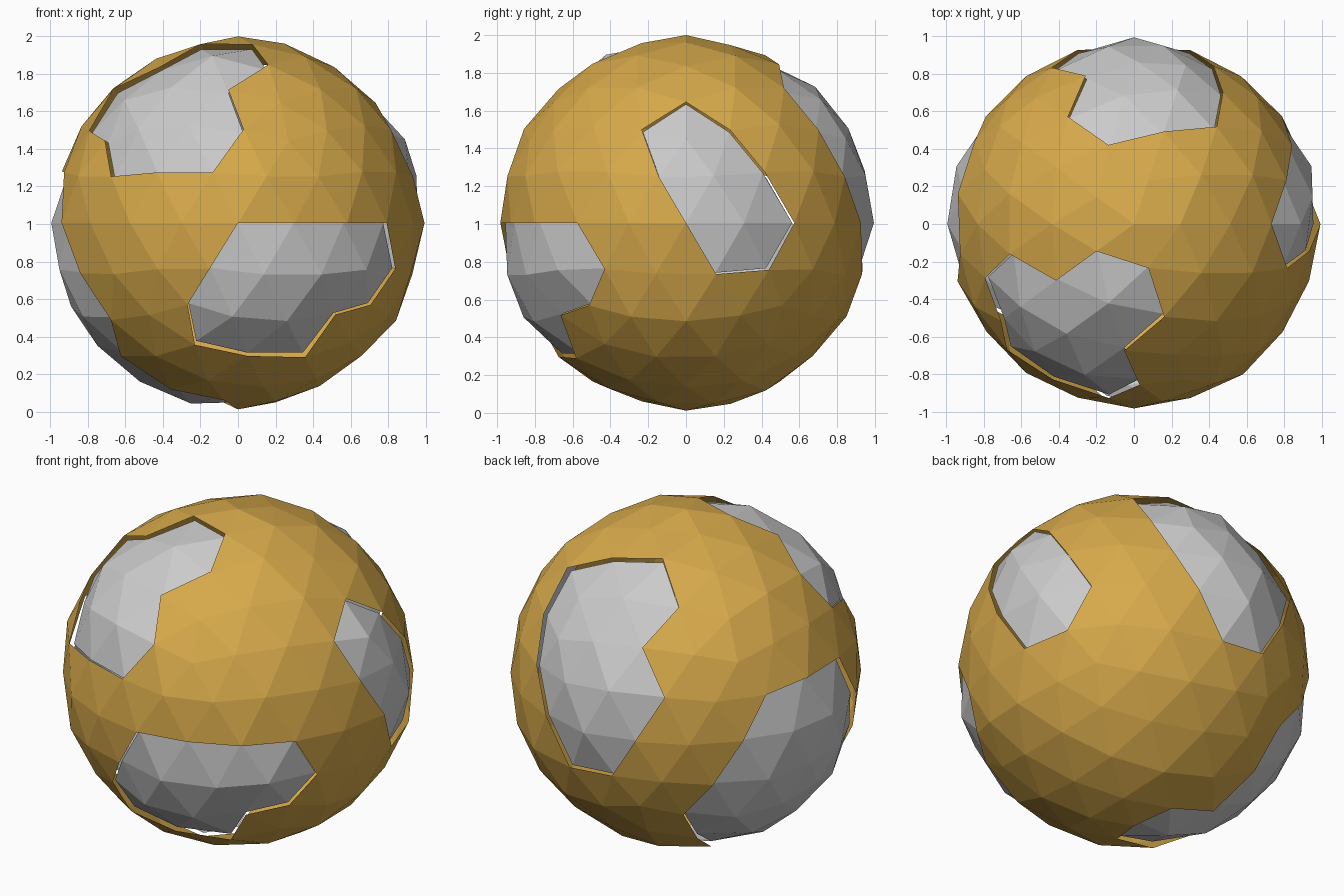
import bpy, bmesh, random
from math import sqrt
from mathutils import Vector

if "Cube" in bpy.data.objects:
    bpy.data.objects.remove(bpy.data.objects["Cube"])

random.seed(4)
SHELL_R = 0.982      # mean radius of the hand-beaten gold shell
PANEL_R = 0.995      # panels bulge in the middle
RIM_R = 0.956        # and sink below the shell at their rims
CENTRE_Z = 1.006

# Panel outlines on the unit sphere: (hidden axis, its sign, corner pairs on the other two axes)
PANELS = {
    "front_lower_panel": (1, -1, [(0, 0), (.81, 0), (.86, -.23), (.72, -.45), (.51, -.52),
                                  (.36, -.72), (.05, -.72), (-.23, -.68), (-.28, -.45)]),
    "front_upper_panel": (2, 1, [(-.67, -.16), (-.45, -.31), (-.22, -.15), (.07, -.25),
                                 (.15, -.52), (-.06, -.70), (.02, -.87), (-.15, -.96),
                                 (-.45, -.85), (-.68, -.68), (-.72, -.52), (-.80, -.28)]),
    "right_panel": (0, 1, [(-.25, .50), (0, .65), (.25, .50), (.43, .25), (.59, 0),
                           (.43, -.25), (.15, -.26), (0, 0), (-.16, .26)]),
    "back_panel": (1, 1, [(.44, .73), (.45, .53), (.47, .27), (.31, 0), (.14, -.28),
                          (-.145, -.23), (-.31, 0), (-.45, .27), (-.28, .53), (-.37, .73),
                          (-.15, .9), (.15, .86)]),
    "left_panel": (0, -1, [(-.16, .28), (.16, .28), (.43, .23), (.59, 0), (.70, -.52),
                           (.53, -.72), (.26, -.89), (.26, -.96), (0, -1), (-.26, -.96),
                           (-.26, -.89), (-.26, -.72), (-.5, -.53), (-.425, -.276), (-.31, 0)]),
}


def faceted_ball():
    bm = bmesh.new()
    bmesh.ops.create_icosphere(bm, subdivisions=3, radius=1)
    bm.faces.ensure_lookup_table()
    return bm


def outline(axis, sign, pairs, verts):
    """Lift the pairs onto the sphere and snap them to mesh corners."""
    pts = []
    for a, b in pairs:
        p = [a, b]
        p.insert(axis, sign * sqrt(max(0, 1 - a * a - b * b)))
        p = Vector(p)
        pts.append(min(verts, key=lambda v: (v - p).length).copy())
    return pts


def faces_inside(bm, pts):
    """Indices of faces inside the outline, tested on a central projection."""
    c = sum(pts, Vector()).normalized()
    u = c.orthogonal().normalized()
    w = c.cross(u)

    def flat(p):
        return p.dot(u) / p.dot(c), p.dot(w) / p.dot(c)
    poly = [flat(p) for p in pts]
    found = set()
    for f in bm.faces:
        p = f.calc_center_median()
        if p.dot(c) < 0.05:
            continue
        x, y = flat(p)
        inside = False
        for (x1, y1), (x2, y2) in zip(poly, poly[1:] + poly[:1]):
            if (y1 > y) != (y2 > y) and x < x1 + (y - y1) * (x2 - x1) / (y2 - y1):
                inside = not inside
        if inside:
            found.add(f.index)
    return found


def shell_radius(v):
    # the shell is slightly uneven, with its poles and side corner a little proud
    if max(abs(v.co.z), v.co.x) > 0.999:
        return 0.994
    return SHELL_R + random.uniform(-0.01, 0.01)


def panel_radius(v):
    return RIM_R if v.is_boundary else PANEL_R


def build(keep, name, radius):
    bm = faceted_ball()
    bmesh.ops.delete(bm, geom=[f for f in bm.faces if f.index not in keep], context='FACES')
    for v in bm.verts:
        v.co = v.co.normalized() * radius(v)
    me = bpy.data.meshes.new(name)
    bm.to_mesh(me)
    bm.free()
    ob = bpy.data.objects.new(name, me)
    ob.location.z = CENTRE_Z
    bpy.context.collection.objects.link(ob)
    return ob


# Work out which facets belong to each grey panel
ball = faceted_ball()
corners = [v.co for v in ball.verts]
regions = {n: faces_inside(ball, outline(*spec, corners)) for n, spec in PANELS.items()}
everything = {f.index for f in ball.faces}
ball.free()

# Grey inset panels
for name, region in regions.items():
    build(region, name, panel_radius)

# Thin gold outer shell with the panel openings
shell = build(everything - set().union(*regions.values()), "gold_shell", shell_radius)
gold = bpy.data.materials.new("gold")
gold.diffuse_color = (0.68, 0.40, 0.07, 1)
gold.use_nodes = True
gold.node_tree.nodes["Principled BSDF"].inputs["Base Color"].default_value = gold.diffuse_color
shell.data.materials.append(gold)
